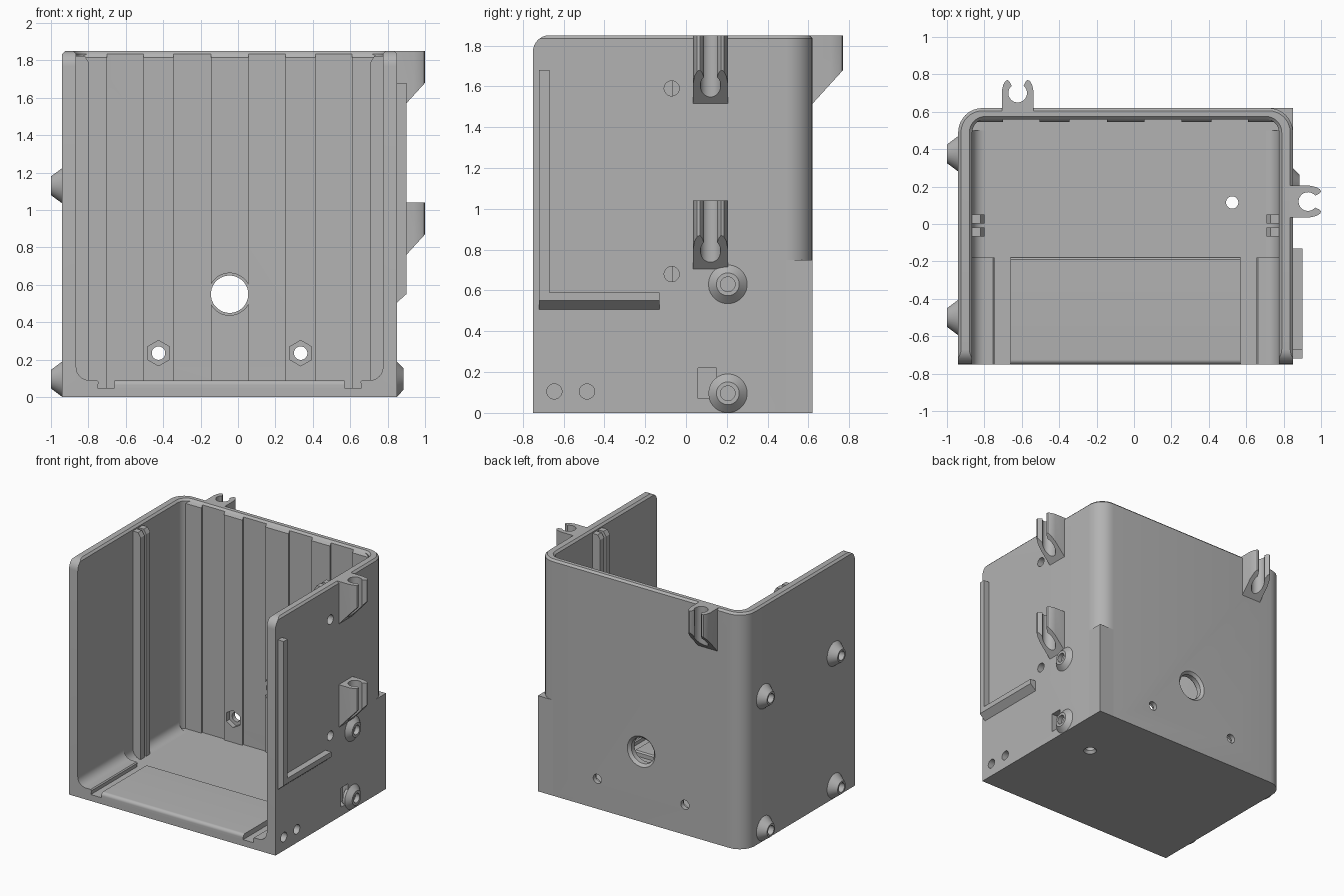
import bpy, bmesh
from math import sin, cos, pi, radians

cube = bpy.data.objects.get("Cube")
if cube:
    bpy.data.objects.remove(cube)

grey = bpy.data.materials.new("plain grey")
grey.use_nodes = True
grey.diffuse_color = (0.45, 0.45, 0.45, 1)
grey.node_tree.nodes["Principled BSDF"].inputs["Base Color"].default_value = grey.diffuse_color

MID = -0.045          # middle of the case across x
RIGHT, LEFT = MID - 0.895, MID + 0.895
FRONT, BACK, TOP, FLOOR = -0.75, 0.62, 1.85, 0.05
AXES = {"x": lambda u, v, w: (w, u, v), "y": lambda u, v, w: (u, w, v), "z": lambda u, v, w: (u, v, w)}


def loft(name, axis, *sections):
    """Skin closed 2D sections, each (points, position along axis)."""
    bm = bmesh.new()
    rings = []
    for pts, w in sections:
        rings.append([bm.verts.new(AXES[axis](u, v, w(u, v) if callable(w) else w)) for u, v in pts])
    n = len(rings[0])
    for a, b in zip(rings, rings[1:]):
        for i in range(n):
            j = (i + 1) % n
            bm.faces.new((a[i], a[j], b[j], b[i]))
    bm.faces.new(rings[0][::-1])
    bm.faces.new(rings[-1])
    bmesh.ops.recalc_face_normals(bm, faces=bm.faces)
    mesh = bpy.data.meshes.new(name)
    bm.to_mesh(mesh)
    bm.free()
    mesh.materials.append(grey)
    ob = bpy.data.objects.new(name, mesh)
    bpy.context.collection.objects.link(ob)
    return ob


def prism(name, axis, pts, a, b):
    return loft(name, axis, (pts, a), (pts, b))


def rect(u0, u1, v0, v1):
    return [(u0, v0), (u1, v0), (u1, v1), (u0, v1)]


def arc(u, v, r, start, end, n=8):
    angles = [radians(start + (end - start) * i / n) for i in range(n + 1)]
    return [(u + r * cos(t), v + r * sin(t)) for t in angles]


def circle(u, v, r, n=32):
    return [(u + r * cos(2 * pi * (i + 0.5) / n), v + r * sin(2 * pi * (i + 0.5) / n)) for i in range(n)]


def outline(half, front, back, r):
    """Plan outline with square front and rounded back corners."""
    return ([(MID - half, front), (MID + half, front)]
            + arc(MID + half - r, back - r, r, 0, 90)
            + arc(MID - half + r, back - r, r, 90, 180))


def cut(ob, *cutters):
    for c in cutters:
        m = ob.modifiers.new("cut", "BOOLEAN")
        m.operation, m.solver, m.object = "DIFFERENCE", "EXACT", c
        bpy.context.view_layer.objects.active = ob
        bpy.ops.object.modifier_apply(modifier=m.name)


def mirror_x(pts):
    return [(2 * MID - u, v) for u, v in pts]


# Open-fronted case with chamfered rim
case = loft("case", "z", (outline(0.895, FRONT, BACK, 0.13), 0),
            (outline(0.895, FRONT, BACK, 0.13), TOP - 0.015),
            (outline(0.88, FRONT, BACK - 0.015, 0.115), TOP))
inner = outline(0.82, FRONT - 0.1, 0.56, 0.07)
flare = outline(0.835, FRONT - 0.1, 0.575, 0.085)
cutters = [loft("cavity_cutter", "z", (inner, FLOOR), (inner, TOP - 0.015), (flare, TOP), (flare, TOP + 0.1))]
corner = [(-0.9, 2), (-0.9, TOP - 0.08)] + arc(FRONT + 0.08, TOP - 0.08, 0.08, 180, 90) + [(FRONT + 0.08, 2)]
cutters.append(prism("front_corner_cutter", "x", corner, -1.2, 1.2))

# Cable hole and nut pockets in the back wall
cutters.append(loft("cable_hole_cutter", "y", (circle(MID, 0.55, 0.1), 0.4),
                    (circle(MID, 0.55, 0.1), BACK - 0.02), (circle(MID, 0.55, 0.122), BACK + 0.002)))
nut_cutters = []
for x in (MID - 0.38, MID + 0.38):
    nut_cutters.append(prism("nut_cutter", "y", circle(x, 0.235, 0.068, 6), 0.4, 0.585))
    cutters.append(prism("screw_hole_cutter", "y", circle(x, 0.235, 0.036), 0.4, 0.8))
cutters += nut_cutters

# Holes in the left side and floor
for y, z in ((-0.07, 1.59), (-0.07, 0.68), (-0.645, 0.105), (-0.485, 0.105)):
    cutters.append(prism("side_hole_cutter", "x", circle(y, z, 0.037), 0.6, 1))
cutters.append(prism("side_pocket_cutter", "x", rect(0.06, 0.15, 0.07, 0.22), LEFT - 0.05, 1))
cutters.append(loft("floor_hole_cutter", "z", (circle(0.525, 0.115, 0.05), -0.002),
                    (circle(0.525, 0.115, 0.033), 0.02), (circle(0.525, 0.115, 0.033), 0.2)))
cut(case, *cutters)

# Square lower corner at the back left
prism("square_corner", "z", arc(LEFT - 0.13, BACK - 0.13, 0.13, 0, 90) + [(LEFT, BACK)], 0, 0.75)

# Shallow ribs on the back wall, cleared around the hole and pockets
rib_hole = prism("rib_hole_cutter", "y", circle(MID, 0.55, 0.113), 0.4, 0.8)
for x, half in ((-0.735, 0.08), (-0.38, 0.08), (0, 0.1), (0.38, 0.08), (0.735, 0.08)):
    x += MID
    rib = [(0.57, FLOOR), (0.546, FLOOR), (0.546, TOP - 0.035), (0.56, TOP - 0.015), (0.57, TOP - 0.015)]
    ob = prism("back_rib", "x", rib, x - half, x + half)
    cut(ob, rib_hole, *nut_cutters)

# Panel guide rails, floor plates and corner fillets on both sides
rail = [(LEFT - 0.065, 0.04), (LEFT - 0.142, 0.04), (LEFT - 0.142, TOP - 0.06),
        (LEFT - 0.12, TOP - 0.025), (LEFT - 0.065, TOP - 0.025)]
wall = MID + 0.82
plate = ([(wall + 0.01, 0.03), (MID + 0.71, 0.03), (MID + 0.70, 0.082), (MID + 0.708, 0.09)]
         + arc(wall - 0.07, 0.16, 0.07, 270, 360) + [(wall + 0.01, 0.16)])
fillet = [(wall + 0.01, 0.03), (wall - 0.07, 0.03)] + arc(wall - 0.07, 0.12, 0.07, 270, 360) + [(wall + 0.01, 0.12)]
for side, flip in (("left", list), ("right", mirror_x)):
    prism(side + "_rear_rail", "y", flip(rail), 0.003, 0.052)
    prism(side + "_front_rail", "y", flip(rail), -0.067, -0.02)
    prism(side + "_floor_plate", "y", flip(plate), FRONT, -0.18)
    prism(side + "_floor_fillet", "y", flip(fillet), -0.2, 0.5)
prism("middle_floor_plate", "x",
      [(FRONT, 0.03)] + arc(FRONT + 0.025, 0.065, 0.025, 180, 90) + [(-0.19, 0.09), (-0.18, 0.08), (-0.18, 0.03)],
      MID - 0.615, MID + 0.615)

# Screw bosses: right side tall, left side short
def boss(name, y, z, face, tip, r_tip):
    inside = face - 0.02 * (1 if tip > face else -1)
    loft(name, "x", (circle(y, z, 0.095), inside), (circle(y, z, 0.095), face),
         (circle(y, z, r_tip), tip), (circle(y, z, 0.036), tip), (circle(y, z, 0.036), face))


for z in (0.096, 1.13):
    for y in (0.375, -0.5):
        boss("right_boss", y, z, RIGHT, -1, 0.05)
for z in (0.096, 0.63):
    boss("left_boss", 0.205, z, LEFT, LEFT + 0.036, 0.056)

# Cable clips: C-shaped section with a sloping underside
half = [(0.085, -0.02), (0.085, 0.09), (0.077, 0.125), (0.065, 0.145), (0.052, 0.15), (0.042, 0.14)]
clip = half + arc(0, 0.08, 0.05, 50, -230, 24) + [(-u, v) for u, v in half[::-1]]
for top in (TOP, 1.04):
    prism_pts = [(LEFT + v, 0.12 + u) for u, v in clip]
    loft("left_clip", "z", (prism_pts, lambda u, v: top - 0.335 + 1.1 * (u - LEFT)), (prism_pts, top))
prism_pts = [(-0.622 + u, BACK - 0.02 + v) for u, v in clip]
loft("back_clip", "z", ([(u, v + 0.02 - 0.02 * (v < BACK)) for u, v in prism_pts],
                        lambda u, v: TOP - 0.335 + 1.1 * (v - BACK)),
     ([(u, v + 0.02 - 0.02 * (v < BACK)) for u, v in prism_pts], TOP))

# L-shaped bracket on the left side
prism("bracket_upright", "z", rect(LEFT - 0.01, 0.9, -0.72, -0.67), 0.55, 1.68)
prism("bracket_ledge", "y", [(LEFT - 0.01, 0.497), (0.9, 0.55), (0.9, 0.59), (LEFT - 0.01, 0.59)], -0.72, -0.13)

# Remove cutters and smooth the curved faces
for ob in list(bpy.context.scene.objects):
    if ob.name.split(".")[0].endswith("_cutter"):
        bpy.data.objects.remove(ob)
bpy.ops.object.select_all(action="DESELECT")
for ob in bpy.context.scene.objects:
    if ob.type == "MESH":
        ob.select_set(True)
        bpy.context.view_layer.objects.active = ob
bpy.ops.object.shade_smooth_by_angle(angle=radians(30))
